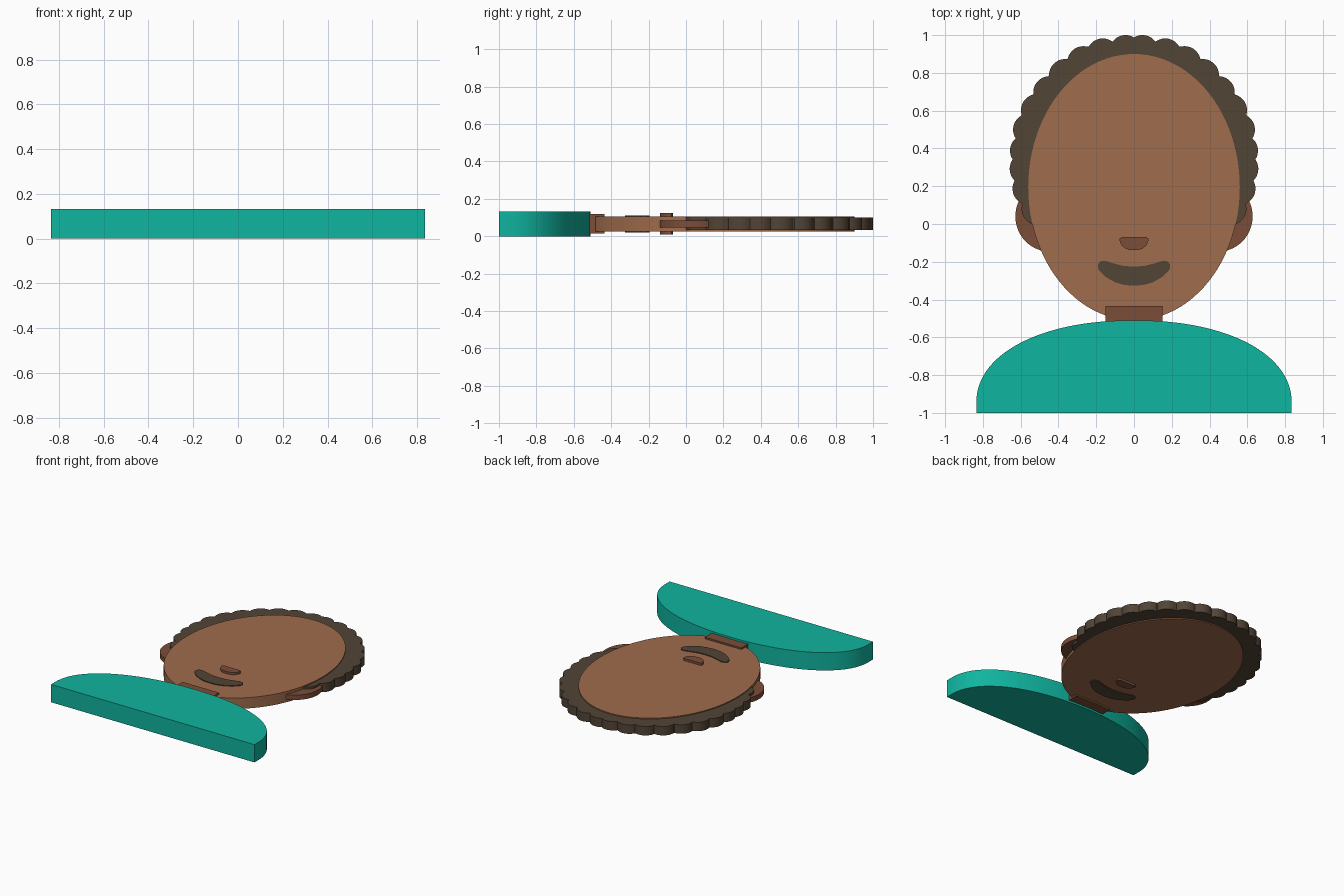
import bpy, bmesh
from math import sin, cos, pi, radians, sqrt, hypot

if "Cube" in bpy.data.objects:
    bpy.data.objects.remove(bpy.data.objects["Cube"])


def material(name, rgb):
    m = bpy.data.materials.new(name)
    m.use_nodes = True
    m.diffuse_color = (*rgb, 1)
    m.node_tree.nodes["Principled BSDF"].inputs["Base Color"].default_value = (*rgb, 1)
    return m


skin = material("skin", (0.35, 0.15, 0.073))
dark_skin = material("dark skin", (0.20, 0.075, 0.040))
dark_hair = material("dark hair", (0.085, 0.058, 0.037))
teal = material("teal", (0.005, 0.46, 0.35))

MID = 0.066  # every part is centred on this height


def slab(name, outline, thickness, mat):
    """Extrude a closed outline into a flat plate around the middle height."""
    bm = bmesh.new()
    base = bm.faces.new([bm.verts.new((x, y, MID - thickness / 2)) for x, y in outline])
    top = bmesh.ops.extrude_face_region(bm, geom=[base])["geom"]
    bmesh.ops.translate(bm, vec=(0, 0, thickness),
                        verts=[v for v in top if isinstance(v, bmesh.types.BMVert)])
    bmesh.ops.recalc_face_normals(bm, faces=bm.faces)
    mesh = bpy.data.meshes.new(name)
    bm.to_mesh(mesh)
    bm.free()
    mesh.materials.append(mat)
    obj = bpy.data.objects.new(name, mesh)
    bpy.context.collection.objects.link(obj)
    bpy.ops.object.select_all(action="DESELECT")
    obj.select_set(True)
    bpy.context.view_layer.objects.active = obj
    bpy.ops.object.shade_smooth_by_angle(angle=radians(25))
    return obj


def ellipse(cx, cy, rx, ry, n=96):
    return [(cx + rx * cos(2 * pi * i / n), cy + ry * sin(2 * pi * i / n)) for i in range(n)]


def mirrored(half):
    """Close a right-hand half outline with its mirror image."""
    return half + [(-x, y) for x, y in reversed(half) if x > 0]


# Face
slab("face", ellipse(0, 0.195, 0.56, 0.705), 0.08, skin)

# Curly hair: outer envelope of overlapping round curls
CY, R = 0.2, 0.085
tips = [(0.05, 1.0), (0.185, 0.98), (0.30, 0.935), (0.41, 0.86), (0.505, 0.76),
        (0.58, 0.655), (0.63, 0.54), (0.652, 0.415), (0.657, 0.305), (0.643, 0.185)]
curls = [(0.51, 0.08 - CY)]
for x, y in tips:
    d = hypot(x, y - CY)
    curls.append((x * (1 - R / d), (y - CY) * (1 - R / d)))
curls += [(-x, y) for x, y in curls]


def reach(a):
    best = 0
    for x, y in curls:
        along, off = x * cos(a) + y * sin(a), y * cos(a) - x * sin(a)
        if along > 0 and abs(off) < R:
            best = max(best, along + sqrt(R * R - off * off))
    return best


angles = [radians(-22 + 0.5 * i) for i in range(449)]
slab("hair", [(reach(a) * cos(a), CY + reach(a) * sin(a)) for a in angles],
     0.066, dark_hair)

# Ears
for side, sx in (("left", 1), ("right", -1)):
    slab(side + "_ear", ellipse(sx * 0.443, 0.04, 0.185, 0.187, 64), 0.036, dark_skin)

# Nose and mouth stand out on both faces of the plate
slab("nose", mirrored([(0, -0.07), (0.065, -0.07), (0.076, -0.077), (0.076, -0.09),
                       (0.066, -0.112), (0.046, -0.13), (0.02, -0.138)]), 0.114, dark_skin)
slab("mouth", mirrored([(0, -0.226), (0.06, -0.221), (0.11, -0.208), (0.152, -0.195),
                        (0.178, -0.198), (0.192, -0.215), (0.188, -0.243), (0.15, -0.28),
                        (0.1, -0.309), (0.05, -0.323), (0, -0.327)]), 0.092, dark_hair)

# Neck
slab("neck", mirrored([(0.15, -0.435), (0.15, -0.62)]), 0.104, dark_skin)

# Shirt: straight hem under a rounded shoulder arch
arch = []
for i in range(65):
    c, s = cos(pi * i / 64), sin(pi * i / 64)
    arch.append((0.835 * (1 if c > 0 else -1) * abs(c) ** 0.93, -0.95 + 0.44 * abs(s) ** 0.93))
slab("shirt", [(0.835, -1)] + arch + [(-0.835, -1)], 0.132, teal)
